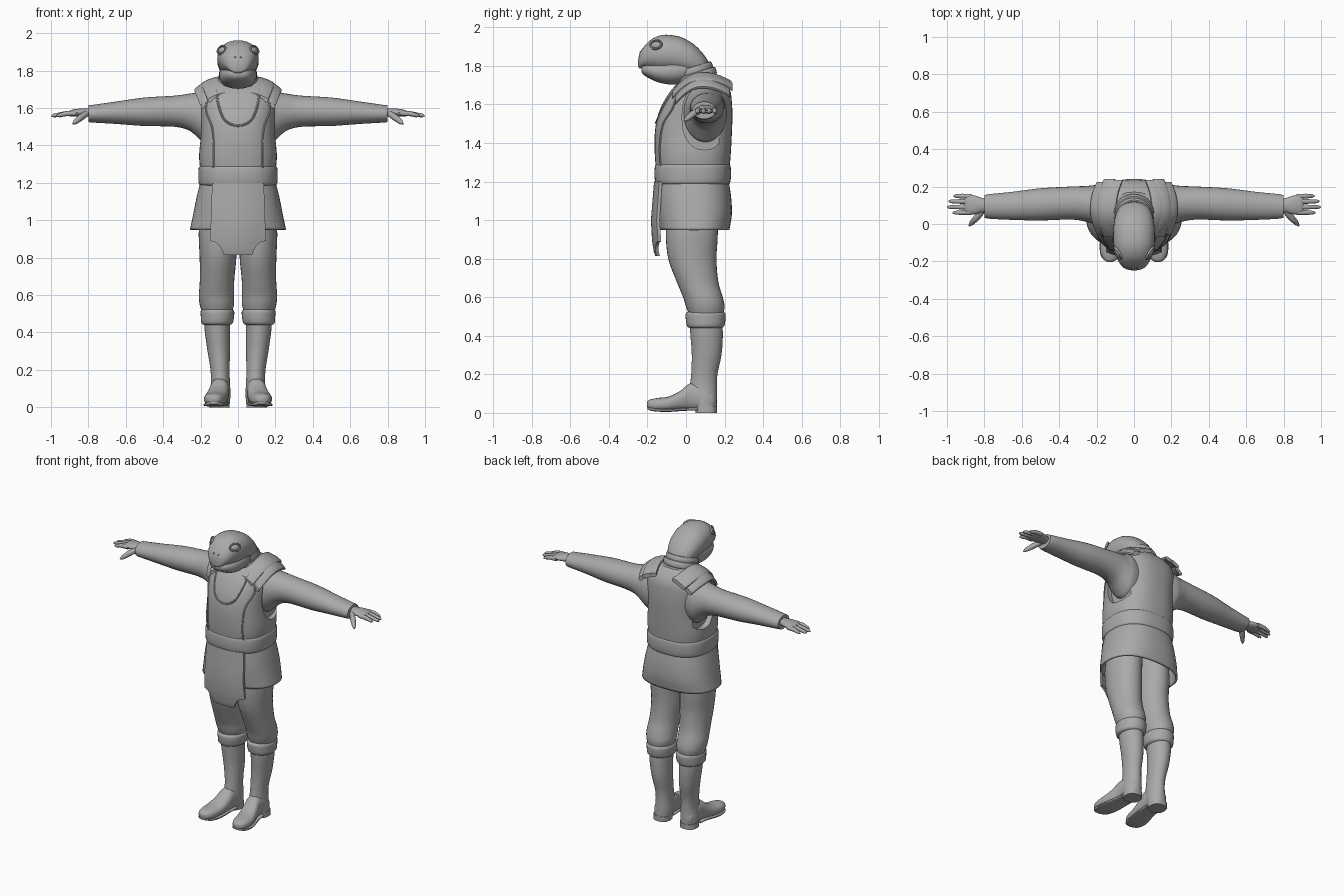
import bpy, bmesh, math
from mathutils import Vector
from mathutils.bvhtree import BVHTree

if "Cube" in bpy.data.objects:
    bpy.data.objects.remove(bpy.data.objects["Cube"])

grey = bpy.data.materials.new("plain grey")
grey.diffuse_color = (0.4, 0.4, 0.4, 1)
grey.use_nodes = True
grey.node_tree.nodes["Principled BSDF"].inputs["Base Color"].default_value = grey.diffuse_color


def spline(keys, steps):
    """Smoothly interpolate rows of numbers."""
    out = []
    for i in range(len(keys) - 1):
        p = [keys[max(i - 1, 0)], keys[i], keys[i + 1], keys[min(i + 2, len(keys) - 1)]]
        for s in range(steps):
            t = s / steps
            out.append([0.5 * (2 * b + (c - a) * t + (2 * a - 5 * b + 4 * c - d) * t * t
                        + (3 * b - a - 3 * c + d) * t ** 3) for a, b, c, d in zip(*p)])
    return out + [list(keys[-1])]


def skin(name, rings, caps=True, loop=False, mirror=False, angle=40, thick=0):
    """Join rings of points into a surface."""
    bm = bmesh.new()
    rows = [[bm.verts.new(p) for p in r] for r in rings]
    n = len(rows[0])
    for a, b in zip(rows, rows[1:] + rows[:1] if loop else rows[1:]):
        for i in range(n):
            j = (i + 1) % n
            bm.faces.new((a[i], a[j], b[j], b[i]))
    if caps and not loop:
        bm.faces.new(rows[0][::-1])
        bm.faces.new(rows[-1])
    bmesh.ops.recalc_face_normals(bm, faces=bm.faces)
    me = bpy.data.meshes.new(name)
    bm.to_mesh(me)
    bm.free()
    me.materials.append(grey)
    ob = bpy.data.objects.new(name, me)
    bpy.context.collection.objects.link(ob)
    bpy.ops.object.select_all(action='DESELECT')
    bpy.context.view_layer.objects.active = ob
    ob.select_set(True)
    bpy.ops.object.shade_smooth_by_angle(angle=math.radians(angle))
    if thick:
        ob.modifiers.new("thickness", 'SOLIDIFY').thickness = thick
    if mirror:
        ob.modifiers.new("mirror", 'MIRROR')
    return ob


def oval(c, u, v, n=32, power=2.0):
    pts = []
    for i in range(n):
        a = 2 * math.pi * i / n
        ca, sa = math.cos(a), math.sin(a)
        pts.append(Vector(c) + Vector(u) * math.copysign(abs(ca) ** (2 / power), ca)
                   + Vector(v) * math.copysign(abs(sa) ** (2 / power), sa))
    return pts


def loft(name, axis, keys, n=32, steps=4, power=2.0, **kw):
    """Keys: position on axis, two centre coordinates, two radii."""
    rings = []
    for t, a, b, ra, rb in spline(keys, steps):
        ra, rb = max(ra, .001), max(rb, .001)
        if axis == 'x':
            rings.append(oval((t, a, b), (0, ra, 0), (0, 0, rb), n, power))
        elif axis == 'y':
            rings.append(oval((a, t, b), (ra, 0, 0), (0, 0, rb), n, power))
        else:
            rings.append(oval((a, b, t), (ra, 0, 0), (0, rb, 0), n, power))
    return skin(name, rings, **kw)


def tube(name, pts, r, n=8, **kw):
    """Round cord along points; r may taper as a list."""
    rings = []
    for i, p in enumerate(pts):
        d = (pts[min(i + 1, len(pts) - 1)] - pts[max(i - 1, 0)]).normalized()
        u = d.orthogonal().normalized() if abs(d.y) > .9 else d.cross(Vector((0, 1, 0))).normalized()
        k = r[i] if isinstance(r, list) else r
        rings.append(oval(p, u * k, d.cross(u) * k, n))
    return skin(name, rings, **kw)


# vest with arm openings
vest = loft("vest", 'z', [(1.26, 0, .035, .2, .19), (1.34, 0, .035, .208, .197), (1.45, 0, .038, .2, .2),
                          (1.54, 0, .047, .2, .194), (1.61, 0, .06, .205, .178), (1.67, 0, .075, .195, .155),
                          (1.715, 0, .083, .16, .122), (1.75, 0, .085, .1, .085)], n=64, power=2.5)
hole = loft("armhole_cutter", 'x', [(.168, .095, 1.535, .115, .17), (.4, .095, 1.535, .115, .17)],
            n=48, steps=1, power=2.3, mirror=True)
cut = vest.modifiers.new("armholes", 'BOOLEAN')
cut.object, cut.solver = hole, 'EXACT'
deps = bpy.context.evaluated_depsgraph_get()
surface = BVHTree.FromObject(vest, deps)
bpy.ops.object.select_all(action='DESELECT')
bpy.context.view_layer.objects.active = vest
vest.select_set(True)
bpy.ops.object.modifier_apply(modifier="armholes")
bpy.ops.object.shade_smooth_by_angle(angle=math.radians(35))
bpy.data.objects.remove(hole)


def piping(name, keys, r=.006, **kw):
    """Cord laid on the front of the vest along x, z points."""
    pts = []
    for x, z in spline(keys, 6):
        hit = surface.ray_cast(Vector((x, -1, z)), Vector((0, 1, 0)))[0]
        if hit:
            pts.append(hit)
    tube(name, pts, r, **kw)


piping("neckline", [(-.115, 1.7), (-.105, 1.62), (-.07, 1.535), (0, 1.505), (.07, 1.535), (.105, 1.62), (.115, 1.7)])
piping("vest_panel_edge", [(.165, 1.64), (.17, 1.58), (.14, 1.5), (.13, 1.4), (.13, 1.28)], mirror=True)

# sleeves
loft("sleeve", 'x', [(.1, .1, 1.555, .1, .15), (.17, .1, 1.555, .112, .15), (.21, .103, 1.562, .105, .125),
                     (.26, .108, 1.578, .095, .099), (.34, .112, 1.583, .088, .083), (.5, .105, 1.58, .086, .076),
                     (.65, .097, 1.575, .075, .06), (.77, .094, 1.57, .066, .048), (.8, .094, 1.57, .06, .045)],
     mirror=True)

# hands
loft("palm", 'x', [(.77, .095, 1.575, .035, .024), (.81, .1, 1.576, .038, .022), (.85, .102, 1.576, .05, .021),
                   (.89, .104, 1.572, .054, .018), (.905, .104, 1.57, .048, .012)], n=20, mirror=True)
for name, y, tip in (("index", .062, .97), ("middle", .091, .998), ("ring", .12, .992), ("little", .148, .965)):
    pts = [Vector((x, y + (y - .1) * (x - .88) * .5, z)) for x, z in
           ((.87, 1.572), (.92, 1.57), (tip - .012, 1.56), (tip, 1.557))]
    tube(name + "_finger", pts, [.014, .0135, .01, .004], n=10, mirror=True)
tube("thumb", [Vector(p) for p in ((.81, .07, 1.57), (.84, .035, 1.55), (.87, .004, 1.525), (.882, -.01, 1.515))],
     [.016, .018, .013, .004], n=10, mirror=True)

# belt, skirt and front flap
loft("belt", 'z', [(1.185, 0, .035, .195, .185), (1.195, 0, .035, .209, .194), (1.235, 0, .035, .212, .199),
                   (1.28, 0, .035, .21, .196), (1.293, 0, .035, .197, .186)], n=48, power=2.5)
loft("skirt", 'z', [(1.21, 0, .035, .2, .185), (1.12, 0, .04, .222, .194), (1.03, 0, .045, .24, .193),
                    (.95, 0, .045, .257, .18)], n=48, power=2.4, caps=False, thick=.012)

flap = []
for z, w, y in ((1.2, .138, -.166), (1.1, .142, -.174), (1., .145, -.182), (.89, .15, -.176), (.885, .125, -.175),
                (.865, .1, -.172), (.84, .085, -.168), (.815, .075, -.16)):
    xs = [w * (i / 5 - 1) for i in range(11)]
    flap.append([(x, y + 1.4 * x * x, z) for x in xs] + [(x, y + .016 + 1.4 * x * x, z) for x in xs[::-1]])
skin("front_flap", flap)

# trousers, boot cuffs and boots
loft("trouser_leg", 'z', [(1.1, .1, .03, .1, .13), (.93, .11, .03, .1, .135), (.8, .107, .033, .098, .125),
                          (.68, .112, .06, .092, .108), (.6, .115, .088, .094, .103), (.55, .113, .1, .092, .1),
                          (.5, .112, .105, .078, .085)], mirror=True)
loft("boot_cuff", 'z', [(.44, .112, .102, .07, .08), (.45, .112, .102, .084, .096), (.485, .11, .102, .089, .103),
                        (.515, .11, .102, .089, .103), (.525, .11, .102, .075, .09)], steps=3, mirror=True)
loft("boot_shaft", 'z', [(.47, .112, .103, .07, .085), (.4, .11, .107, .067, .084), (.3, .103, .107, .06, .077),
                         (.2, .096, .095, .051, .068), (.13, .094, .09, .051, .07), (.07, .096, .095, .056, .066),
                         (.02, .098, .1, .054, .06)], mirror=True)
loft("boot_foot", 'y', [(-.203, .128, .044, .012, .012), (-.19, .128, .043, .035, .025), (-.15, .126, .043, .054, .034),
                        (-.09, .12, .047, .06, .038), (-.03, .108, .063, .056, .051), (.02, .1, .082, .051, .07),
                        (.08, .097, .08, .052, .068), (.135, .098, .065, .045, .053), (.158, .098, .06, .02, .03)],
     power=2.4, mirror=True)
loft("boot_sole", 'y', [(-.2, .128, .025, .02, .007), (-.17, .127, .017, .05, .008), (-.1, .121, .013, .062, .008),
                        (0, .105, .019, .055, .008), (.06, .1, .02, .053, .008)], power=4, mirror=True)
loft("boot_heel", 'z', [(0, .1, .105, .055, .055), (.035, .099, .105, .055, .056)], steps=1, power=2.5, mirror=True)

# layered shoulder guards, inner band highest
for k, (x, z, ln) in enumerate(((.125, 1.733, .15), (.165, 1.718, .155), (.205, 1.69, .14))):
    tilt = .25 + .2 * k
    u, v = Vector((math.cos(tilt), 0, -math.sin(tilt))), Vector((math.sin(tilt), 0, math.cos(tilt)))
    rings = []
    for i in range(17):
        s = i / 8 - 1
        c = Vector((x - .035 * s * s, .085 + ln * s, z + .018 - (.085 if s < 0 else .045) * s * s))
        rings.append(oval(c, u * .033, v * .013, 16, 3))
    skin("shoulder_guard_" + str(k + 1), rings, mirror=True)

# neck and tilted collar
tube("neck", [Vector((0, .07, 1.68)), Vector((0, .04, 1.76)), Vector((0, -.0, 1.84))], [.09, .085, .08], n=32)
for k, (y, z, r) in enumerate(((.052, 1.745, .108), (.04, 1.775, .1))):
    fwd, side = Vector((0, -.95, -.3)), Vector((1, 0, 0))
    up = Vector((0, -.3, .95))
    rings = []
    for i in range(40):
        a = 2 * math.pi * i / 40
        out = side * math.cos(a) + fwd * math.sin(a)
        rings.append(oval(Vector((0, y, z)) + out * (r - .008), out * .011, up * .022, 12, 2.5))
    skin("collar_band_" + str(k + 1), rings, loop=True)

# head: cranium with overhanging beak, and a smaller jaw below
loft("cranium", 'y', [(-.248, 0, 1.815, .012, .018), (-.24, 0, 1.827, .045, .04), (-.22, 0, 1.844, .07, .054),
                      (-.18, 0, 1.86, .092, .078), (-.12, 0, 1.865, .108, .096), (-.05, 0, 1.86, .111, .096),
                      (0, 0, 1.845, .108, .093), (.05, 0, 1.825, .097, .08), (.095, 0, 1.8, .072, .056),
                      (.12, 0, 1.79, .03, .025)], power=2.2)
loft("jaw", 'y', [(-.232, 0, 1.785, .02, .012), (-.222, 0, 1.782, .05, .026), (-.19, 0, 1.777, .075, .042),
                  (-.14, 0, 1.772, .092, .058), (-.07, 0, 1.775, .1, .072), (0, 0, 1.785, .095, .07),
                  (.05, 0, 1.8, .07, .05)], power=2.2)


# eyes with lids, and nostrils, seated on the head
def ball(name, c, u, v, w):
    rings = []
    for i in range(13):
        a = math.pi * (i + .05) / 12.1
        rings.append(oval(Vector(c) - w * math.cos(a), u * math.sin(a), v * math.sin(a), 20))
    skin(name, rings, mirror=True)


look = Vector((.78, -.5, .37)).normalized()
along = Vector((-.5, -.8, 0)).normalized()
along = (along - look * along.dot(look)).normalized()
across = look.cross(along)
head = BVHTree.FromObject(bpy.data.objects["cranium"], bpy.context.evaluated_depsgraph_get())
eye = head.find_nearest(Vector((.085, -.155, 1.908)))[0]
ball("eye", eye, along * .028, across * .018, look * .01)
rings = []
for i in range(28):
    a = 2 * math.pi * i / 28
    out = along * math.cos(a) * .034 + across * math.sin(a) * .023
    rings.append(oval(eye + out + look * .001, out.normalized() * .006, look * .007, 8))
skin("eyelid", rings, loop=True, mirror=True)
nose = head.find_nearest(Vector((.016, -.235, 1.872)))[0]
ball("nostril", nose, Vector((.006, 0, 0)), Vector((0, 0, .005)), Vector((0, .004, 0)))
